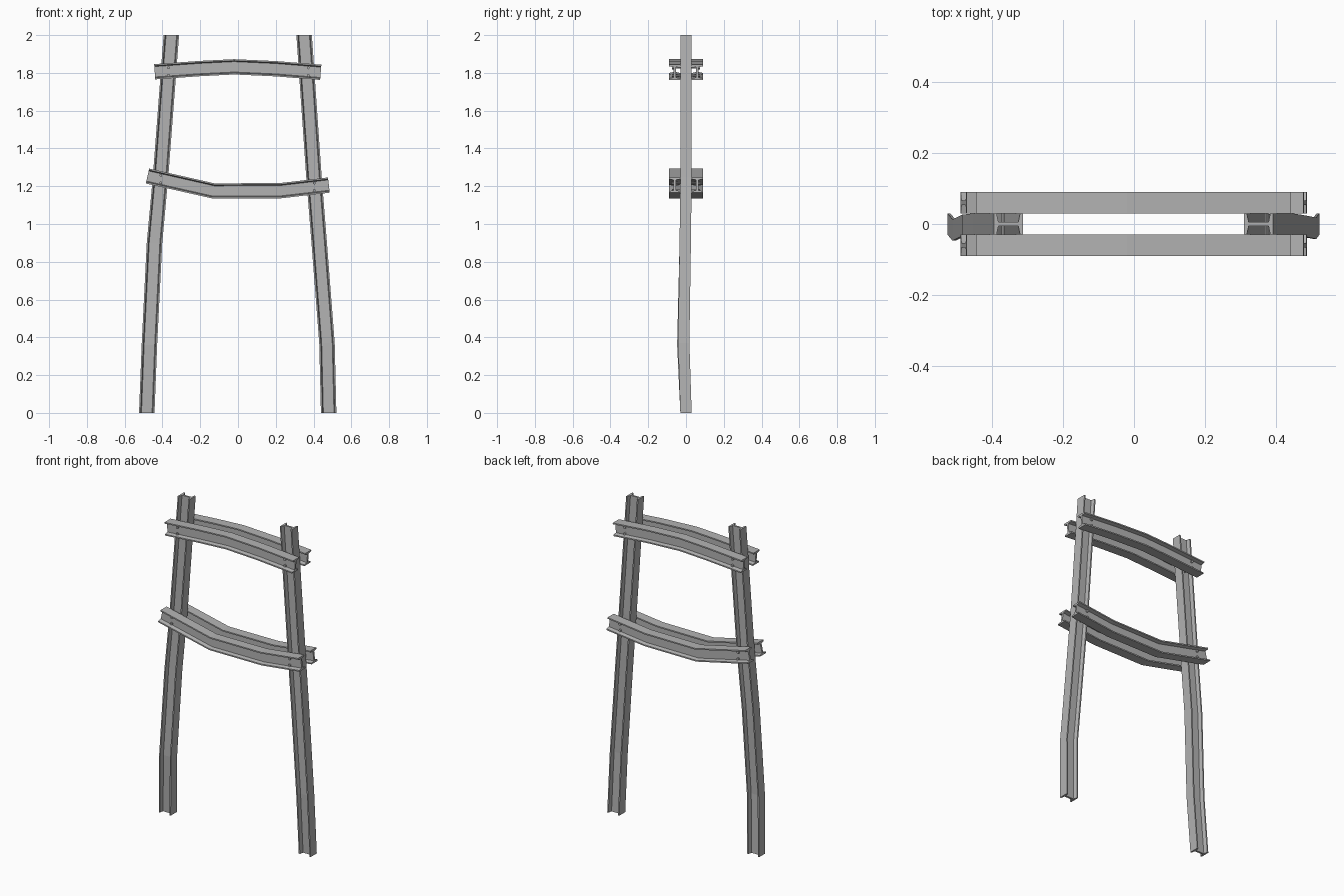
import bpy
import bmesh
from mathutils import Vector, Matrix

cube = bpy.data.objects.get("Cube")
if cube:
    bpy.data.objects.remove(cube, do_unlink=True)

steel = bpy.data.materials.new("grey_steel")
steel.use_nodes = True
GREY = (0.45, 0.45, 0.45, 1)
steel.diffuse_color = GREY
steel.node_tree.nodes["Principled BSDF"].inputs["Base Color"].default_value = GREY


def finish(name, bm):
    bmesh.ops.recalc_face_normals(bm, faces=bm.faces)
    mesh = bpy.data.meshes.new(name)
    bm.to_mesh(mesh)
    bm.free()
    mesh.materials.append(steel)
    obj = bpy.data.objects.new(name, mesh)
    bpy.context.collection.objects.link(obj)
    return obj


def i_section(depth, width):
    """Outline of an I-beam with slightly tapered flanges: (depth, width) pairs."""
    d, w, web, tip, root = depth / 2, width / 2, 0.006, 0.008, 0.013
    quarter = [(d, w), (d - tip, w), (d - root, web)]
    side = quarter + [(-a, b) for a, b in reversed(quarter)]
    return side + [(a, -b) for a, b in reversed(side)]


def i_beam(name, path, section, level_cuts=False):
    """Sweep the section along a bent path."""
    pts = [Vector(p) for p in path]
    bm = bmesh.new()
    rings = []
    for i, p in enumerate(pts):
        run = Vector((0, 0, 0))
        if i > 0:
            run += (p - pts[i - 1]).normalized()
        if i < len(pts) - 1:
            run += (pts[i + 1] - p).normalized()
        across = Vector((1, 0, 0)) if level_cuts else Vector((-run.z, 0, run.x)).normalized()
        rings.append([bm.verts.new(p + across * a + Vector((0, b, 0))) for a, b in section])
    n = len(section)
    for low, high in zip(rings, rings[1:]):
        for j in range(n):
            k = (j + 1) % n
            bm.faces.new((low[j], low[k], high[k], high[j]))
    bm.faces.new(rings[0])
    bm.faces.new(rings[-1])
    return finish(name, bm)


# Bent upright posts
post = i_section(0.082, 0.06)
i_beam("right_post", [(-0.483, 0, 0), (-0.469, -0.017, 0.36), (-0.442, -0.004, 0.9),
                      (-0.41, 0, 1.25), (-0.353, 0, 2)], post, True)
i_beam("left_post", [(0.48, 0, 0), (0.471, -0.012, 0.37), (0.43, -0.004, 0.9),
                     (0.402, 0, 1.25), (0.35, 0, 2)], post, True)

# Paired crossbeams, front and back of the posts
rail = i_section(0.081, 0.06)
upper = [(-0.441, 1.806), (-0.2, 1.823), (-0.02, 1.832), (0.2, 1.822), (0.438, 1.803)]
lower = [(-0.479, 1.254), (-0.13, 1.175), (0.222, 1.176), (0.481, 1.206)]
for label, y in (("front", -0.06), ("back", 0.06)):
    for level, path in (("upper", upper), ("lower", lower)):
        i_beam(f"{level}_{label}_crossbeam", [(x, y, z) for x, z in path], rail)

# Bolts through each joint: a shank with a hexagonal head at both ends
for level, x, z in (("upper_right", -0.368, 1.807), ("upper_left", 0.372, 1.807),
                    ("lower_right", -0.408, 1.238), ("lower_left", 0.404, 1.197)):
    bm = bmesh.new()
    for dz in (-0.02, 0.02):
        for y, length, radius in ((0, 0.14, 0.005), (-0.07, 0.01, 0.008), (0.07, 0.01, 0.008)):
            place = Matrix.Translation((x, y, z + dz)) @ Matrix.Rotation(1.5708, 4, "X")
            bmesh.ops.create_cone(bm, cap_ends=True, segments=6, radius1=radius,
                                  radius2=radius, depth=length, matrix=place)
    finish(f"{level}_bolts", bm)
